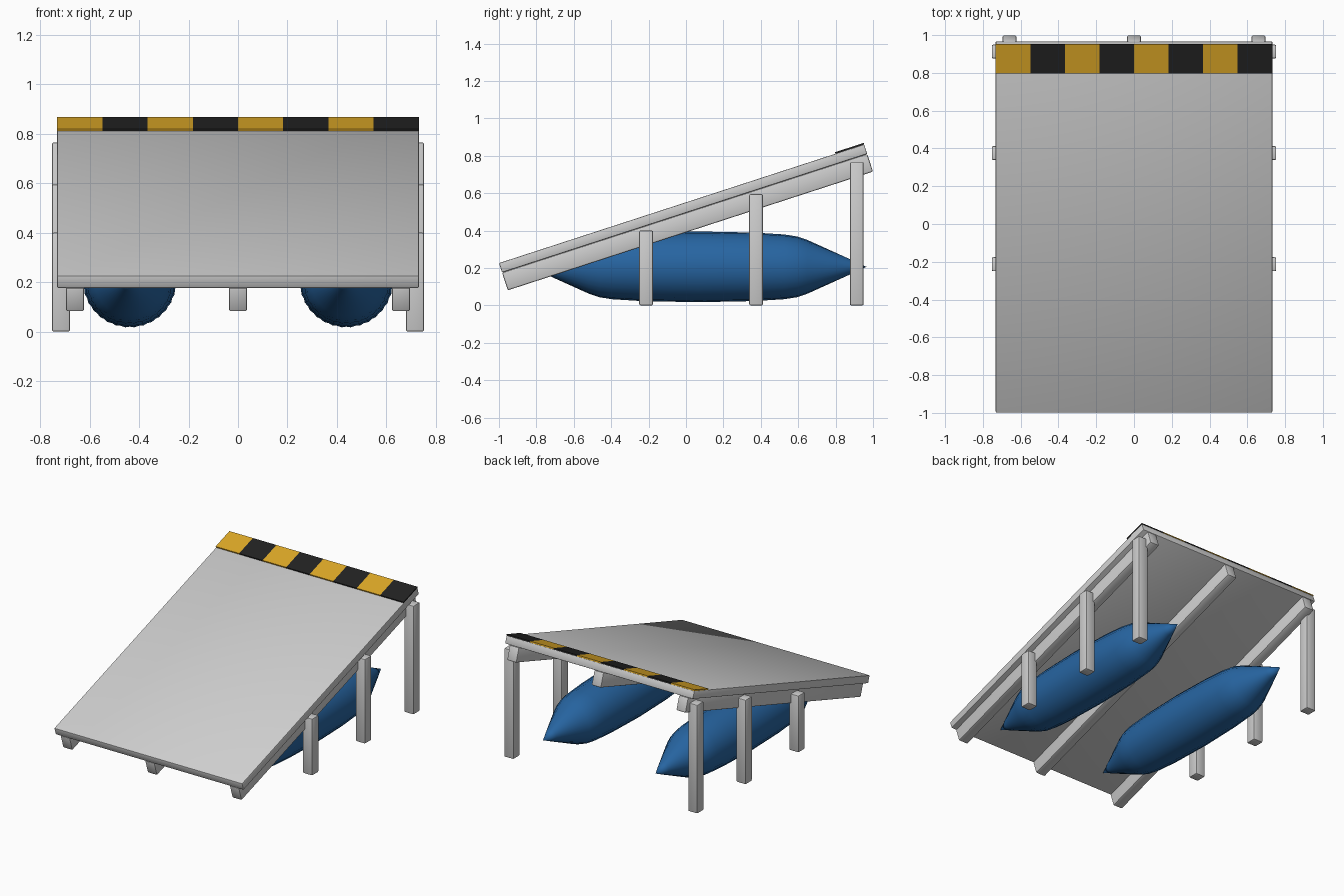
import bpy, bmesh, math
from mathutils import Vector

if "Cube" in bpy.data.objects:
    bpy.data.objects.remove(bpy.data.objects["Cube"])

def mat(name, r, g, b):
    m = bpy.data.materials.new(name)
    m.diffuse_color = (r, g, b, 1)
    m.use_nodes = True
    m.node_tree.nodes["Principled BSDF"].inputs["Base Color"].default_value = m.diffuse_color
    return m

GREY = mat("light grey", 0.62, 0.62, 0.62)
BLUE = mat("blue", 0.02, 0.13, 0.36)
YELLOW = mat("yellow", 0.72, 0.39, 0.02)
BLACK = mat("black", 0.016, 0.016, 0.016)

def add_object(name, bm, material, smooth=None):
    bmesh.ops.recalc_face_normals(bm, faces=bm.faces[:])
    me = bpy.data.meshes.new(name)
    bm.to_mesh(me)
    bm.free()
    me.materials.append(material)
    ob = bpy.data.objects.new(name, me)
    bpy.context.collection.objects.link(ob)
    if smooth:
        bpy.ops.object.select_all(action='DESELECT')
        ob.select_set(True)
        bpy.context.view_layer.objects.active = ob
        bpy.ops.object.shade_smooth_by_angle(angle=math.radians(smooth))
    return ob

def box(name, centre, size, material, tilt=0.0, bevel=0.0):
    bm = bmesh.new()
    bmesh.ops.create_cube(bm, size=1)
    bmesh.ops.scale(bm, vec=size, verts=bm.verts[:])
    if bevel:
        bmesh.ops.bevel(bm, geom=bm.edges[:], offset=bevel, segments=2,
                        profile=0.5, affect='EDGES')
    ob = add_object(name, bm, material, 35 if bevel else None)
    ob.location = centre
    ob.rotation_euler.x = tilt
    return ob

# Sloping frame of the ramp: distance along, depth below the top face
TILT = math.radians(18)
LENGTH, THICK, DEPTH = 2.053, 0.053, 0.10
def on_ramp(x, along, height):
    c, s = math.cos(TILT), math.sin(TILT)
    return Vector((x, -1 + along * c - height * s, 0.226 + along * s + height * c))

# Deck
box("ramp_deck", on_ramp(0, LENGTH / 2, -THICK / 2), (1.464, LENGTH, THICK), GREY, TILT, 0.005)

# Long beams under the deck
for name, x in (("left", -0.659), ("middle", 0), ("right", 0.659)):
    box(name + "_beam", on_ramp(x, LENGTH / 2, -THICK - DEPTH / 2),
        (0.074, LENGTH, DEPTH), GREY, TILT, 0.008)

# Hazard stripe plates along the top edge
W = 1.464 / 8
for i in range(8):
    box(f"hazard_stripe_{i + 1}", on_ramp(-0.732 + W * (i + 0.5), LENGTH - 0.0805, 0.004),
        (W, 0.161, 0.009), BLACK if i % 2 else YELLOW, TILT)

# Posts on both sides
for side, s in (("left", -1), ("right", 1)):
    for name, y, h in (("front", -0.213, 0.40), ("middle", 0.375, 0.595), ("back", 0.913, 0.765)):
        box(f"{side}_{name}_post", (s * 0.716, y, h / 2), (0.074, 0.074, h), GREY, 0, 0.008)

# Floats: fluted barrels with pointed ends
HALF = [(0, 0.19), (0.3, 0.184), (0.46, 0.174), (0.53, 0.163), (0.585, 0.144),
        (0.81, 0.042), (0.9, 0)]
PROFILE = [(-y, r) for y, r in HALF[:0:-1]] + HALF
SEG = 64
def pontoon(name, x):
    bm = bmesh.new()
    rings = []
    for y, r in PROFILE:
        if r == 0:
            rings.append([bm.verts.new((0, y, 0))] * SEG)
            continue
        ring = []
        for k in range(SEG):
            a = 2 * math.pi * k / SEG
            q = r * (1 if k % 2 else 0.98)
            ring.append(bm.verts.new((q * math.cos(a), y, q * math.sin(a))))
        rings.append(ring)
    for a, b in zip(rings, rings[1:]):
        for k in range(SEG):
            n = (k + 1) % SEG
            corners = list(dict.fromkeys((a[k], a[n], b[n], b[k])))
            bm.faces.new(corners)
    add_object(name, bm, BLUE, 30).location = (x, 0.065, 0.206)

pontoon("left_float", -0.438)
pontoon("right_float", 0.438)
